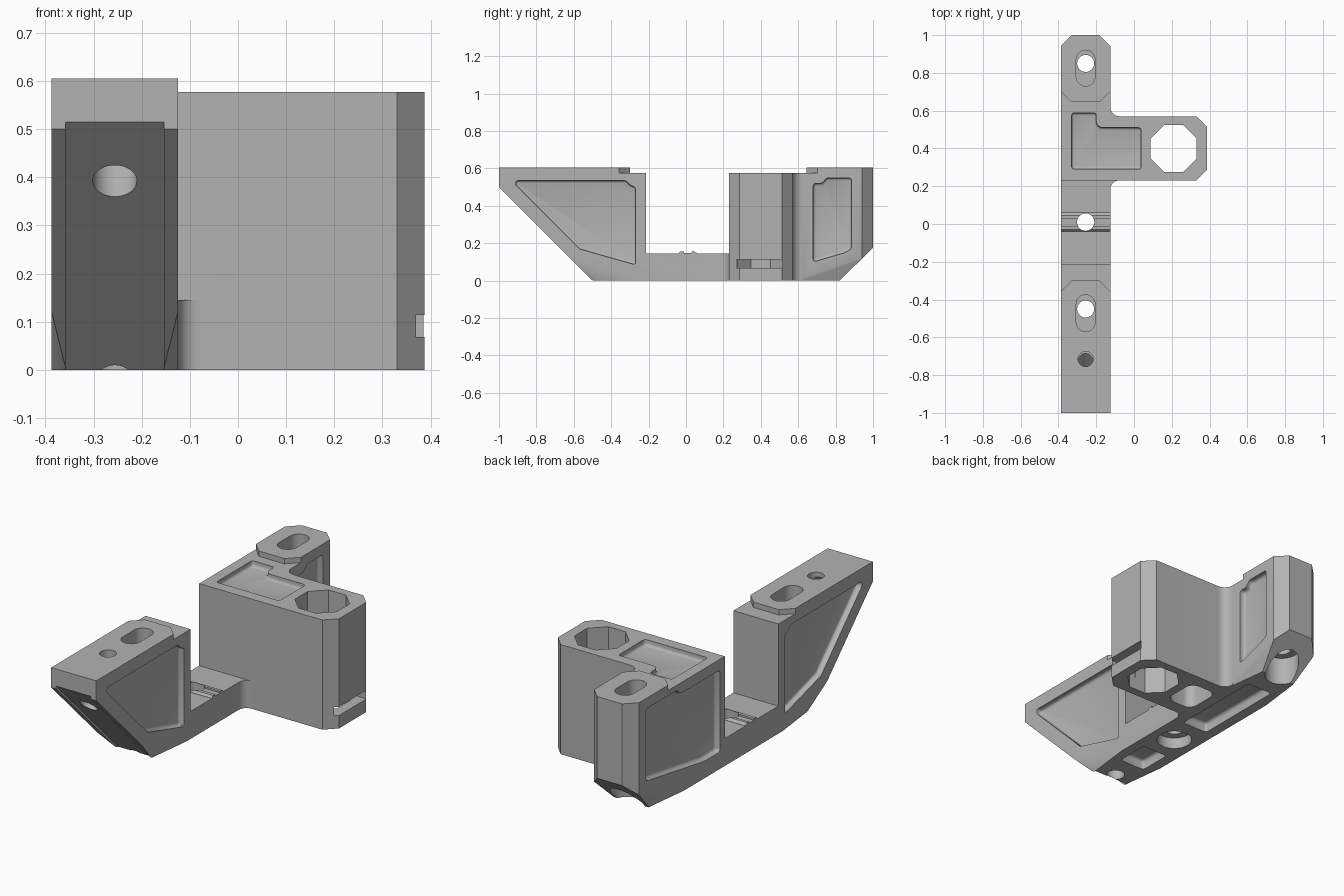
import bpy, bmesh, math
from mathutils import Vector

cube = bpy.data.objects.get("Cube")
if cube:
    bpy.data.objects.remove(cube, do_unlink=True)

grey = bpy.data.materials.new("plain_grey")
grey.use_nodes = True
grey.diffuse_color = (0.45, 0.45, 0.45, 1)
grey.node_tree.nodes["Principled BSDF"].inputs["Base Color"].default_value = grey.diffuse_color

L, R, MID = -0.387, -0.125, -0.256   # bar sides and centre line
TOP, DECK = 0.605, 0.577             # plate height and tower height


def prism(name, pts, axis, lo, hi):
    """Extrude an outline: (y, z) along X or (x, y) along Z."""
    bm = bmesh.new()
    place = (lambda p, t: (t, *p)) if axis == "X" else (lambda p, t: (*p, t))
    rings = [[bm.verts.new(place(p, t)) for p in pts] for t in (lo, hi)]
    bm.faces.new(rings[0])
    bm.faces.new(rings[1])
    for i in range(len(pts)):
        j = (i + 1) % len(pts)
        bm.faces.new((rings[0][i], rings[0][j], rings[1][j], rings[1][i]))
    bmesh.ops.recalc_face_normals(bm, faces=bm.faces)
    mesh = bpy.data.meshes.new(name)
    bm.to_mesh(mesh)
    bm.free()
    ob = bpy.data.objects.new(name, mesh)
    mesh.materials.append(grey)
    bpy.context.collection.objects.link(ob)
    return ob


def apply(ob, mod):
    bpy.context.view_layer.objects.active = ob
    bpy.ops.object.modifier_apply(modifier=mod.name)


def combine(ob, other, operation="DIFFERENCE", bevel=0):
    if bevel:
        b = other.modifiers.new("round", "BEVEL")
        b.width, b.segments = bevel, 3
        apply(other, b)
    m = ob.modifiers.new("bool", "BOOLEAN")
    m.operation, m.object, m.solver = operation, other, "EXACT"
    apply(ob, m)
    bpy.data.objects.remove(other, do_unlink=True)


def rect(x0, x1, y0, y1):
    return [(x0, y0), (x1, y0), (x1, y1), (x0, y1)]


def octagon(x0, x1, y0, y1, c):
    return [(x0 + c, y0), (x1 - c, y0), (x1, y0 + c), (x1, y1 - c),
            (x1 - c, y1), (x0 + c, y1), (x0, y1 - c), (x0, y0 + c)]


def arc(cx, cy, r, a0, a1, n):
    return [(cx + r * math.cos(math.radians(a0 + (a1 - a0) * i / n)),
             cy + r * math.sin(math.radians(a0 + (a1 - a0) * i / n))) for i in range(n + 1)]


def slot(y0, y1, r):
    return arc(MID, y1, r, 0, 180, 16) + arc(MID, y0, r, 180, 360, 16)


def circle(y, r):
    return arc(MID, y, r, 0, 360, 32)[:-1]


# Long bar with a front and a rear tower
body = prism("bracket_body", [
    (-1, TOP), (-1, 0.5), (-0.5, 0), (0.82, 0), (1, 0.175), (1, TOP),
    (0.645, TOP), (0.645, DECK), (0.23, DECK), (0.23, 0.145), (-0.215, 0.145),
    (-0.215, DECK), (-0.3, DECK), (-0.3, TOP)], "X", L, R)

# Slanted corner cuts: rear uprights and lower edges at both ends
bm = bmesh.new()
bm.from_mesh(body.data)
for side, s in ((L, 1), (R, -1)):
    planes = [
        ((side, 0.942, 0), (side + s * 0.058, 1, 0), (side, 0.942, 1)),
        ((side, -0.62, 0.12), (side, -0.25, 0), (side + s * 0.03, -0.5, 0)),
        ((side, 0.94, 0.12), (side, 0.57, 0), (side + s * 0.03, 0.82, 0))]
    for tri in planes:
        a, b, c = map(Vector, tri)
        n = (b - a).cross(c - a).normalized()
        if n.dot(Vector((MID, 0.2, 0.3)) - a) > 0:
            n = -n
        cut = bmesh.ops.bisect_plane(bm, geom=bm.verts[:] + bm.edges[:] + bm.faces[:],
                                     plane_co=a, plane_no=n, clear_outer=True, dist=1e-5)
        edges = [e for e in cut["geom_cut"] if isinstance(e, bmesh.types.BMEdge)]
        bmesh.ops.holes_fill(bm, edges=[e for e in edges if e.is_boundary], sides=0)
bmesh.ops.recalc_face_normals(bm, faces=bm.faces)
bm.to_mesh(body.data)
bm.free()

# Side arm with a rounded rear inner corner
arm = [(MID, 0.23), (0.33, 0.23), (0.387, 0.287), (0.387, 0.513), (0.33, 0.57)]
arm += arc(R + 0.05, 0.62, 0.05, 270, 180, 8) + [(MID, 0.62)]
combine(body, prism("arm", arm, "Z", 0, DECK), "UNION")
# Low fillet in front of the arm
fillet = [(-0.2, 0.3), (R + 0.045, 0.3)] + arc(R + 0.045, 0.185, 0.045, 90, 180, 8) + [(-0.2, 0.185)]
combine(body, prism("fillet", fillet, "Z", 0, 0.145), "UNION")
# Low ridge across the floor
ridge = [(-0.04, 0.1), (0.06, 0.1), (0.06, 0.146), (0.045, 0.157), (-0.03, 0.157), (-0.04, 0.146)]
combine(body, prism("ridge", ridge, "X", L, R), "UNION")
combine(body, prism("ridge_groove", rect(-0.012, 0.03, 0.148, 0.3), "X", L - 0.1, R + 0.1))

# Clipped corners of the raised plates
for y, d in ((-0.3, -1), (0.645, 1)):
    for x, s in ((L, 1), (R, -1)):
        o = 0.02
        tri = [(x - s * o, y - d * o), (x + s * (0.057 + o), y - d * o), (x - s * o, y + d * (0.057 + o))]
        combine(body, prism("corner_cut", tri, "Z", DECK, 0.8))

# Shallow channel on the sloping underside
combine(body, prism("channel", [(-1.1, 0.615), (-0.38, -0.105), (-0.6, -0.3), (-1.3, 0.5)],
                    "X", L + 0.029, R - 0.029))

# Rounded recesses in the tower sides
front_recess = [(-0.91, 0.535), (-0.32, 0.535), (-0.3, 0.51), (-0.27, 0.5),
                (-0.27, 0.085), (-0.57, 0.17), (-0.91, 0.51)]
rear_tail = [(0.75, 0.55), (0.885, 0.55), (0.885, 0.17)]
recesses = [
    (front_recess, L, -1), (front_recess, R, 1),
    ([(0.68, 0.1), (0.68, 0.52), (0.73, 0.52)] + rear_tail + [(0.85, 0.15)], R, 1),
    ([(0.4, 0.09), (0.27, 0.09), (0.27, 0.52), (0.6, 0.52), (0.63, 0.55)] + rear_tail[1:], L, -1)]
for pts, x, s in recesses:
    lo, hi = sorted((x - s * 0.03, x + s * 0.08))
    combine(body, prism("side_recess", pts, "X", lo, hi), bevel=0.015)

# Recess on the arm top
ell = [(-0.33, 0.29), (0.037, 0.29), (0.037, 0.51), (-0.18, 0.51), (-0.2, 0.53), (-0.2, 0.588), (-0.33, 0.588)]
combine(body, prism("top_recess", ell, "Z", DECK - 0.03, 0.7), bevel=0.015)

# Pockets in the underside
for box, depth in ((rect(-0.33, -0.18, -0.32, -0.14), 0.05), (rect(-0.33, -0.18, 0.17, 0.68), 0.05),
                   (octagon(-0.12, 0.04, 0.3, 0.5, 0.03), 0.2)):
    combine(body, prism("bottom_pocket", box, "Z", -0.1, depth), bevel=0.015)

# Octagonal well and the strap slit at its outer end
combine(body, prism("well", octagon(0.088, 0.332, 0.275, 0.525, 0.072), "Z", -0.1, 0.8))
combine(body, prism("strap_slit", rect(0.27, 0.515, 0.068, 0.114), "X", 0.22, 0.5))

# Screw slots, through holes and counterbores
for y0, y1, hole in ((-0.52, -0.425, -0.45), (0.78, 0.87, 0.85)):
    combine(body, prism("slot", slot(y0, y1, 0.05), "Z", 0.3, 0.8))
    combine(body, prism("through_hole", circle(hole, 0.045), "Z", -0.1, 0.4))
combine(body, prism("middle_hole", circle(0.01, 0.046), "Z", -0.1, 0.3))
combine(body, prism("middle_counterbore", circle(0.01, 0.087), "Z", -0.1, 0.06))
combine(body, prism("rear_counterbore", circle(0.85, 0.085), "Z", -0.1, 0.15))

# Elbow hole from the front tower top to the slope
combine(body, prism("elbow_top", circle(-0.715, 0.04), "Z", 0.52, 0.8))
drill = prism("elbow_slope", arc(0, 0, 0.046, 0, 360, 32)[:-1], "Z", -0.15, 0.24)
drill.location = (MID, -0.885, 0.385)
drill.rotation_euler = (math.radians(-45), 0, 0)
bpy.context.view_layer.update()
combine(body, drill)

# Crisp shading
for ob in bpy.context.selected_objects:
    ob.select_set(False)
body.select_set(True)
bpy.context.view_layer.objects.active = body
bpy.ops.object.shade_smooth_by_angle(angle=math.radians(30))
